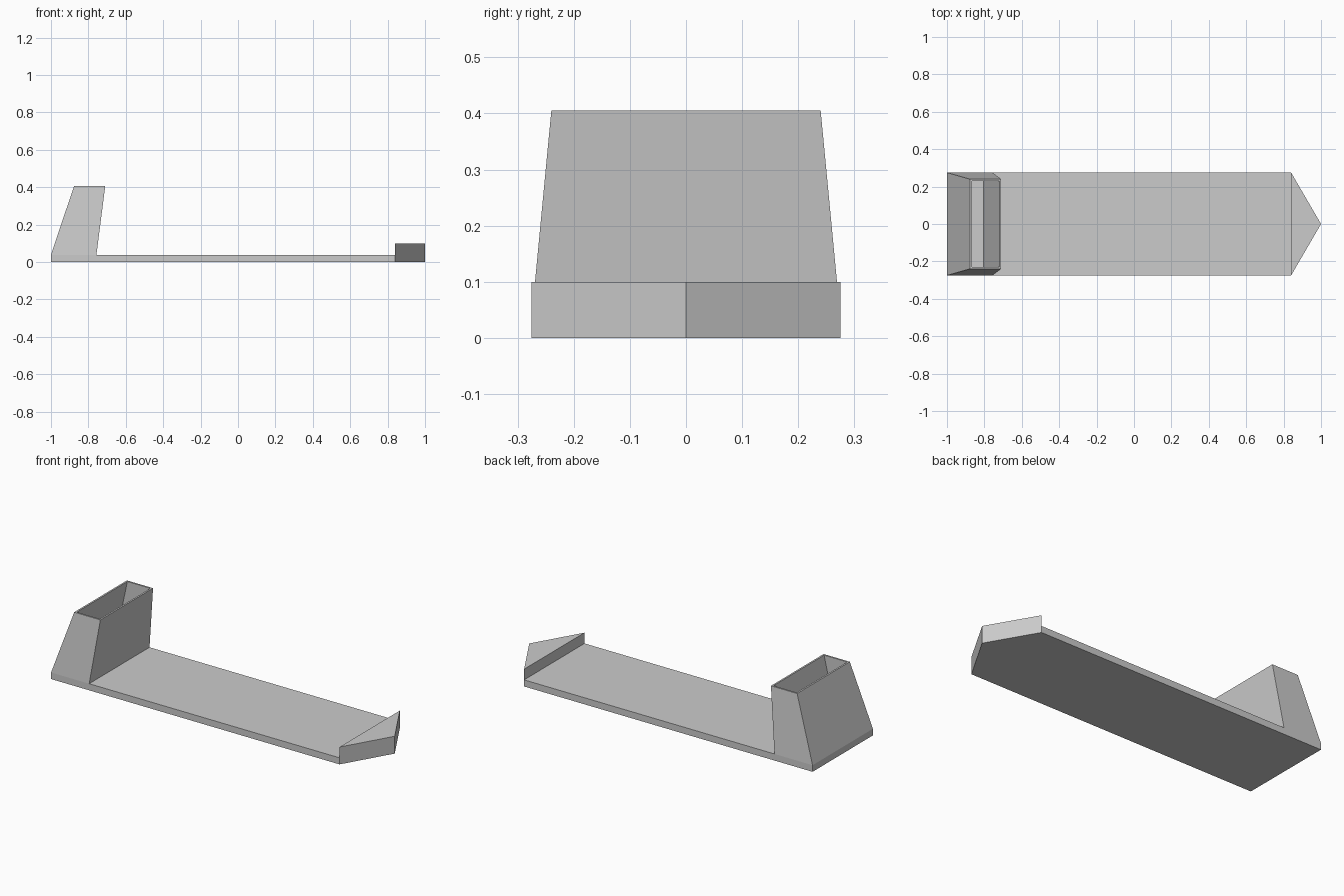
import bpy
import bmesh

cube = bpy.data.objects.get("Cube")
if cube:
    bpy.data.objects.remove(cube, do_unlink=True)

grey = bpy.data.materials.new("plain grey")
grey.use_nodes = True
grey.diffuse_color = (0.6, 0.6, 0.6, 1)
grey.node_tree.nodes["Principled BSDF"].inputs["Base Color"].default_value = (0.6, 0.6, 0.6, 1)

HALF = 0.275    # half width of the base
PLATE = 0.038   # base thickness
NOSE = 0.84     # where the pointed end begins
TOP = 0.405     # height of the holder


def rectangle(x0, x1, half, z):
    return [(x0, -half, z), (x1, -half, z), (x1, half, z), (x0, half, z)]


def loft(name, loops, cap_start=True, cap_end=True):
    """Bridge equal-sized loops in order, optionally closing both ends."""
    bm = bmesh.new()
    rings = [[bm.verts.new(p) for p in loop] for loop in loops]
    for a, b in zip(rings, rings[1:]):
        for i in range(len(a)):
            j = (i + 1) % len(a)
            bm.faces.new((a[i], a[j], b[j], b[i]))
    if cap_start:
        bm.faces.new(rings[0][::-1])
    if cap_end:
        bm.faces.new(rings[-1])
    mesh = bpy.data.meshes.new(name)
    bm.to_mesh(mesh)
    bm.free()
    mesh.materials.append(grey)
    obj = bpy.data.objects.new(name, mesh)
    bpy.context.collection.objects.link(obj)
    return obj


# Long flat base
loft("base_plate", [rectangle(-1, NOSE, HALF, z) for z in (0, PLATE)])

# Raised pointed end
loft("pointed_end", [[(NOSE, -HALF, z), (1, 0, z), (NOSE, HALF, z)]
                     for z in (0, 0.1)])

# Leaning hollow holder: outer walls, rim, inner walls; the base is its floor
loft("hollow_holder", [
    rectangle(-1, -0.757, HALF, PLATE),
    rectangle(-0.877, -0.71, 0.24, TOP),
    rectangle(-0.867, -0.72, 0.23, TOP),
    rectangle(-0.945, -0.805, 0.23, PLATE),
], cap_start=False, cap_end=False)
